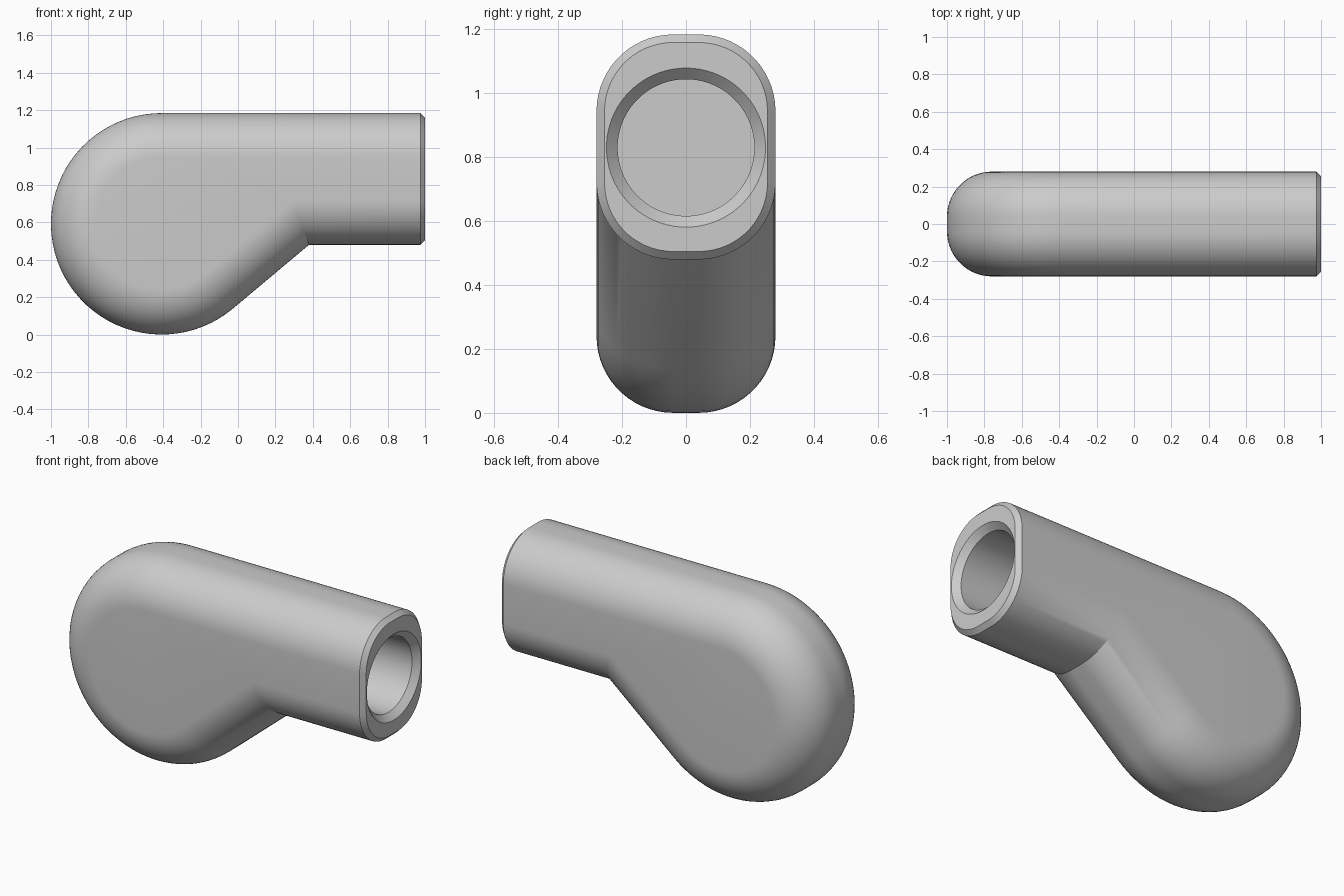
import bpy, bmesh
from math import sin, cos, pi, atan2, acos, hypot
from mathutils import Vector

cube = bpy.data.objects.get("Cube")
if cube:
    bpy.data.objects.remove(cube)

grey = bpy.data.materials.new("light grey")
grey.use_nodes = True
colour = (0.6, 0.6, 0.6, 1)
grey.diffuse_color = colour
grey.node_tree.nodes["Principled BSDF"].inputs["Base Color"].default_value = colour

R, CX, CZ = 0.592, -0.408, 0.592       # round heel of the elbow
TOP, BOTTOM, KINK = 2 * R, 0.48, 0.38  # neck heights, underside corner
HALF, ROUND = 0.28, 0.24               # half thickness, edge rounding
FLAT = HALF - ROUND
CHAMFER = 0.025
BORE_Z, BORE_R, BORE_END = 0.83, 0.214, 0.0
STEPS, ARC = 16, 48

# Direction of the tangent that joins the heel to the underside corner
dx, dz = KINK - CX, BOTTOM - CZ
tangent = atan2(dz, dx) - acos(R / hypot(dx, dz))
nx, nz = cos(tangent), sin(tangent)


def outline(inset, y):
    """Side outline of the elbow, moved inwards by inset, from neck top to neck bottom."""
    radius = R - inset
    pts = [(1 - CHAMFER, y, TOP - inset)]
    sweep = 1.5 * pi - tangent - pi
    for i in range(ARC + 1):
        a = pi / 2 + (1.5 * pi + tangent) * i / ARC
        pts.append((CX + radius * cos(a), y, CZ + radius * sin(a)))
    z = BOTTOM + inset
    pts.append((CX + (radius - (z - CZ) * nz) / nx, y, z))
    pts.append((1 - CHAMFER, y, z))
    return pts


bm = bmesh.new()


def add_loop(points):
    return [bm.verts.new(p) for p in points]


def bridge(a, b, closed=True):
    for i in range(len(a) if closed else len(a) - 1):
        j = (i + 1) % len(a)
        bm.faces.new((a[i], a[j], b[j], b[i]))


# Body: nested outlines rolled over the rounded edge
quarter = [pi / 2 * i / (STEPS - 1) for i in range(STEPS)]
levels = [(ROUND * (1 - sin(t)), -FLAT - ROUND * cos(t)) for t in quarter]
levels += [(d, -y) for d, y in reversed(levels)]
rings = [add_loop(outline(d, y)) for d, y in levels]
for a, b in zip(rings, rings[1:]):
    bridge(a, b, closed=False)
bm.faces.new(rings[0])
bm.faces.new(rings[-1])

# Neck end: chamfer and flat rim
neck = [r[0] for r in rings] + [r[-1] for r in reversed(rings)]
shrink = 1 - CHAMFER / ROUND
rim_points = []
for v in neck:
    y0 = FLAT if v.co.y > 0 else -FLAT
    z0 = TOP - ROUND if v.co.z > (TOP + BOTTOM) / 2 else BOTTOM + ROUND
    centre = Vector((1, y0, z0))
    offset = Vector((0, v.co.y - y0, v.co.z - z0))
    rim_points.append(centre + offset * shrink)
rim = add_loop(rim_points)
bridge(neck, rim)

# Bore: countersunk mouth, straight wall and flat floor
previous = rim
count = len(rim)
for x, radius in ((1, BORE_R + 0.035), (0.965, BORE_R), (BORE_END, BORE_R)):
    angles = [pi - 2 * pi * (k + 0.5) / count for k in range(count)]
    ring = add_loop([(x, radius * cos(a), BORE_Z + radius * sin(a)) for a in angles])
    bridge(previous, ring)
    previous = ring
bm.faces.new(previous)

bmesh.ops.recalc_face_normals(bm, faces=bm.faces)
mesh = bpy.data.meshes.new("elbow_body")
bm.to_mesh(mesh)
bm.free()
mesh.materials.append(grey)
body = bpy.data.objects.new("elbow_body", mesh)
bpy.context.collection.objects.link(body)

# Smooth shading with crisp chamfers
bpy.ops.object.select_all(action="DESELECT")
body.select_set(True)
bpy.context.view_layer.objects.active = body
bpy.ops.object.shade_smooth_by_angle(angle=pi / 7)
